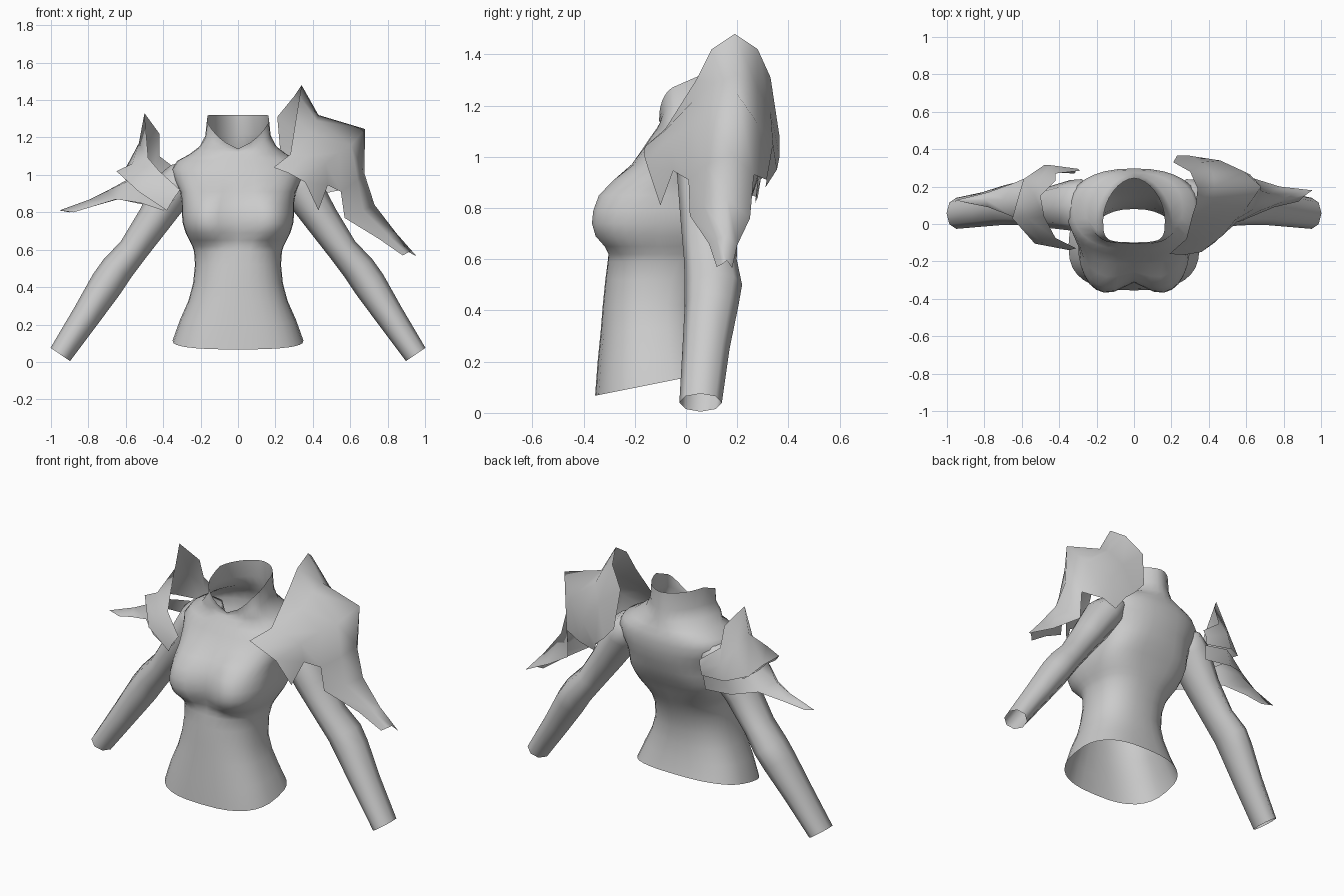
import bpy, math

grey = bpy.data.materials.new("plain grey")
grey.diffuse_color = (0.6, 0.6, 0.6, 1)


def loft(name, rows, closed, angle=60):
    """Skin rows of points; a row is (first_column, points)."""
    verts, index, faces = [], {}, []
    for r, (start, pts) in enumerate(rows):
        for c, p in enumerate(pts):
            index[r, start + c] = len(verts)
            verts.append(p)
    n = max(c for _, c in index) + 1
    for r in range(len(rows) - 1):
        for c in range(n if closed else n - 1):
            d = (c + 1) % n
            keys = [(r, c), (r, d), (r + 1, d), (r + 1, c)]
            if all(k in index for k in keys):
                faces.append([index[k] for k in keys])
    me = bpy.data.meshes.new(name)
    me.from_pydata(verts, [], faces)
    me.materials.append(grey)
    ob = bpy.data.objects.new(name, me)
    bpy.context.collection.objects.link(ob)
    bpy.ops.object.select_all(action='DESELECT')
    ob.select_set(True)
    bpy.context.view_layer.objects.active = ob
    bpy.ops.object.shade_smooth_by_angle(angle=math.radians(angle))
    return ob


def oval(a, b, yc, t, n):
    """Point on a squarish oval, starting at the front."""
    s, c = math.sin(t), math.cos(t)
    return (a * math.copysign(abs(s) ** (2 / n), s),
            yc - b * math.copysign(abs(c) ** (2 / n), c))


# Torso: height, half width, front, back
SECTIONS = [(.067, .35, -.355, .12), (.20, .31, -.345, .095), (.32, .265, -.333, .085),
            (.42, .24, -.325, .08), (.52, .23, -.315, .10), (.59, .235, -.305, .13),
            (.62, .245, -.295, .145), (.65, .26, -.285, .16), (.69, .28, -.28, .18),
            (.74, .295, -.28, .205), (.79, .30, -.275, .235), (.85, .30, -.26, .26),
            (.91, .31, -.235, .28), (.97, .34, -.205, .295), (1.03, .355, -.17, .297),
            (1.075, .325, -.14, .29), (1.11, .26, -.115, .275)]
N = 32
rows = []
for z, hw, yf, yb in SECTIONS:
    ring = []
    n = 2.35 + .8 * math.exp(-((z - .76) / .12) ** 2) + .35 * max(0, 1 - z / .4)
    for i in range(N):
        x, y = oval(hw, (yb - yf) / 2, (yf + yb) / 2, 2 * math.pi * i / N, n)
        # bust
        if y < (yf + yb) / 2:
            fall = math.exp(-((z - .77) / (.13 if z < .77 else .17)) ** 4)
            d = abs(math.hypot(x, .03) - .18) / .145
            y -= .1 * fall * math.exp(-d ** 2.6)
        # hem rises to the back
        k = max(0, 1 - (z - .067) / .3)
        ring.append((x, y, z + k * .2 * (y + .355)))
    rows.append((0, ring))
# Open collar, notched at the front, pointed at the back
for t, hw, yf, yb in [(.2, .205, -.105, .265), (.5, .175, -.098, .25), (1, .165, -.105, .245)]:
    ring = []
    for i in range(N):
        a = 2 * math.pi * i / N
        front = math.cos(a) > 0
        x, y = oval(hw, .02 - yf if front else yb - .02, .02, a, 3.6 if front else 1.8)
        side = 1 if not front else min(1, abs(x) / .155) ** 1.4
        rim = 1.14 + .11 * side + .07 * min(1, max(0, (y + .1) / .16))
        ring.append((x, y, 1.115 + t * (rim - 1.115)))
    rows.append((0, ring))
loft("torso", rows, True)

# Arms: centre x, y, z, half width, half depth
ARM = [(.24, .10, 1.04, .05, .09), (.28, .10, 1.0, .095, .14), (.34, .10, .93, .11, .135),
       (.45, .09, .76, .092, .112), (.56, .095, .60, .08, .103), (.645, .107, .50, .088, .112),
       (.70, .10, .42, .09, .105), (.81, .078, .25, .077, .092), (.95, .057, .04, .063, .083)]
for side, label in ((1, "right"), (-1, "left")):
    rows = []
    for x, y, z, a, b in ARM:
        ring = []
        for i in range(8):
            u, v = oval(a, b, 0, 2 * math.pi * i / 8 * side, 2)
            ring.append((side * (x + .83 * u), y + v, z + .56 * u))
        rows.append((0, ring))
    loft(label + "_arm", rows, True, 80)

# Large spiked shoulder guard, front to back, inner rim to trailing spike
loft("large_shoulder_guard", [
    (0, [(.19, -.16, 1.04), (.28, -.08, 1.11), (.31, .04, 1.30), (.33, .10, 1.42),
         (.34, .19, 1.48), (.30, .28, 1.42), (.21, .33, 1.31), (.23, .365, 1.08)]),
    (0, [(.27, -.165, 1.01), (.37, -.085, 1.10), (.40, .03, 1.22), (.42, .11, 1.29),
         (.43, .20, 1.32), (.42, .28, 1.27), (.36, .33, 1.18), (.30, .365, 1.0)]),
    (0, [(.36, -.15, .96), (.47, -.065, 1.06), (.54, .02, 1.12), (.605, .09, 1.16),
         (.68, .20, 1.245), (.59, .28, 1.13), (.46, .34, 1.05), (.36, .355, .95)]),
    (0, [(.43, -.10, .81), (.48, -.05, .945), (.55, .01, .91), (.64, .08, .97),
         (.675, .18, 1.01), (.62, .265, .93), (.50, .315, .91), (.40, .31, .88)]),
    (2, [(.57, .015, .77), (.67, .07, .81), (.73, .16, .84), (.62, .25, .76)]),
    (2, [(.75, .09, .66), (.80, .12, .68), (.845, .16, .69), (.78, .20, .655)]),
    (2, [(.88, .12, .57), (.90, .14, .58), (.925, .16, .595), (.955, .18, .565)])],
    False, 180)


def flip(rows):
    return [(s, [(-x, y, z) for x, y, z in pts]) for s, pts in rows]


# Small shoulder guard: raised upper plate
loft("small_guard_upper", flip([
    (0, [(.31, -.13, .92), (.42, -.075, 1.02), (.48, .04, 1.09), (.50, .15, 1.33),
         (.42, .23, 1.22), (.42, .27, 1.10), (.29, .285, 1.0)]),
    (0, [(.345, -.14, .87), (.49, -.10, .97), (.565, .03, 1.06), (.53, .15, 1.17),
         (.50, .25, 1.10), (.45, .315, 1.02), (.30, .295, .96)]),
    (0, [(.38, -.125, .81), (.53, -.105, .91), (.65, .03, 1.02), (.62, .14, 1.0),
         (.59, .24, .96), (.48, .315, .93), (.31, .29, .91)])]), False, 180)
# Small shoulder guard: lower plate with an outward spike
loft("small_guard_lower", flip([
    (0, [(.34, -.12, .87), (.48, -.08, .93), (.58, .04, .97), (.60, .14, .97),
         (.56, .23, .94), (.46, .295, .93), (.31, .28, .91)]),
    (0, [(.40, -.10, .81), (.52, -.07, .85), (.65, .04, .87), (.70, .13, .915),
         (.64, .22, .87), (.50, .28, .84), (.32, .27, .82)]),
    (2, [(.78, .09, .83), (.79, .13, .87), (.78, .17, .83)]),
    (2, [(.88, .11, .80), (.955, .127, .81), (.90, .14, .80)])]), False, 180)
